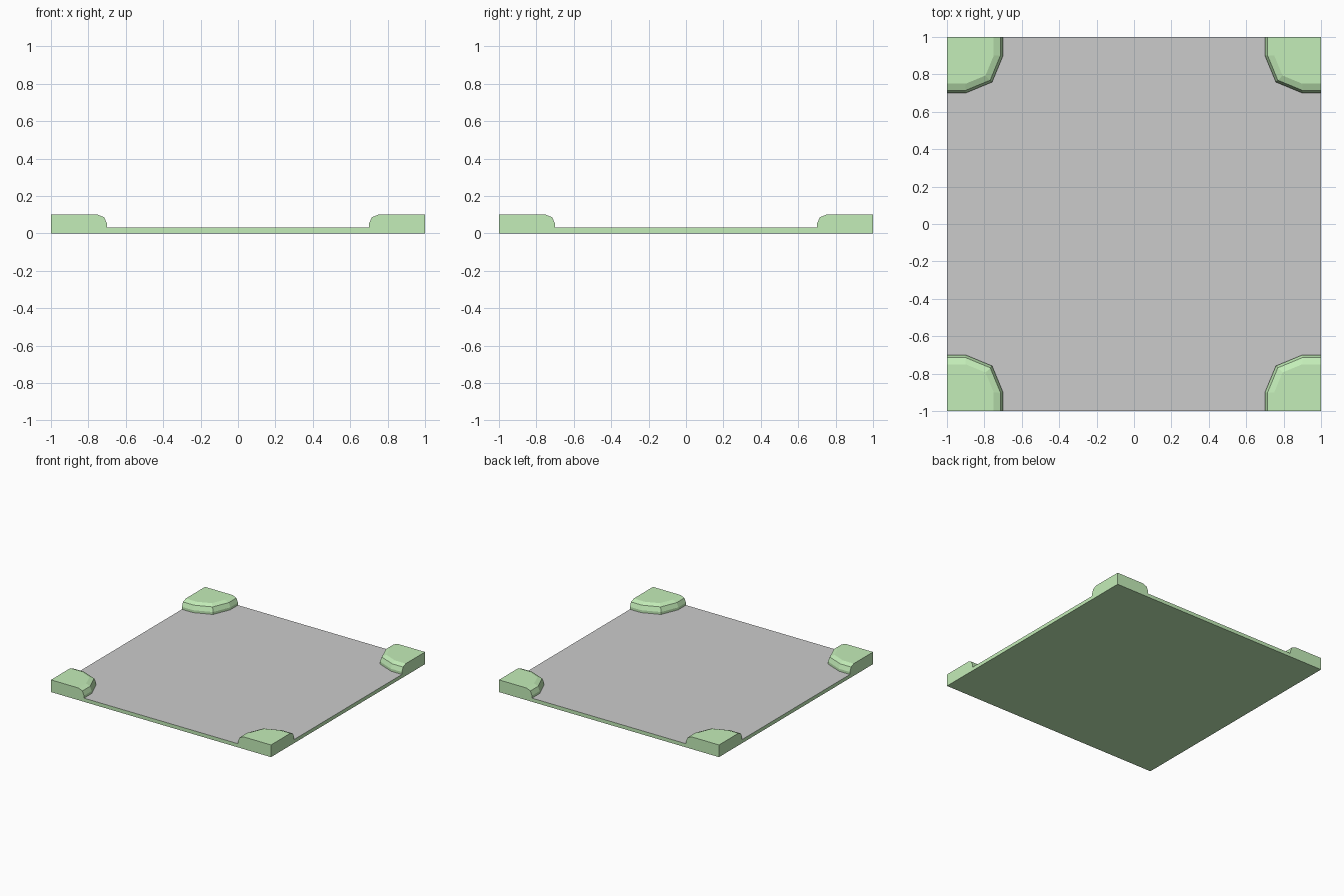
import bpy, bmesh, math

if "Cube" in bpy.data.objects:
    bpy.data.objects.remove(bpy.data.objects["Cube"])

SLAB = 0.03     # slab thickness
TOP = 0.10      # height of the corner mounds
BEVEL = 0.05    # rounding of the mound rim
RADIUS = 0.20   # plan radius of the mound corner
CENTRE = 0.90   # plan centre of that radius

green = bpy.data.materials.new("grass_green")
green.diffuse_color = (0.55, 0.85, 0.48, 1)
green.use_nodes = True
green.node_tree.nodes["Principled BSDF"].inputs["Base Color"].default_value = green.diffuse_color


def make_object(name, bm, material=None):
    bm.normal_update()
    mesh = bpy.data.meshes.new(name)
    bm.to_mesh(mesh)
    bm.free()
    obj = bpy.data.objects.new(name, mesh)
    bpy.context.collection.objects.link(obj)
    if material:
        mesh.materials.append(material)
    return obj


def outline(r):
    """Plan outline of one corner mound, without the outer corner point."""
    pts = [(CENTRE - r * math.cos(a), CENTRE - r * math.sin(a))
           for a in (0, math.pi / 4, math.pi / 2)]
    return [(CENTRE - r, 1)] + pts + [(1, CENTRE - r)]


# Ground slab: green sides and underside
bm = bmesh.new()
bmesh.ops.create_cube(bm, size=1)
for v in bm.verts:
    v.co = (v.co.x * 2, v.co.y * 2, (v.co.z + 0.5) * SLAB)
bm.normal_update()
top_faces = [f for f in bm.faces if f.normal.z > 0.9]
bmesh.ops.delete(bm, geom=top_faces, context='FACES_ONLY')
make_object("ground_slab", bm, green)

# Paving: grey top surface between the four mounds
bm = bmesh.new()
loop = []
for i, (sx, sy) in enumerate([(1, 1), (-1, 1), (-1, -1), (1, -1)]):
    pts = [(sx * x, sy * y) for x, y in outline(RADIUS)]
    loop += pts[::-1] if i % 2 == 0 else pts
bm.faces.new([bm.verts.new((x, y, SLAB)) for x, y in loop])
bm.normal_update()
if bm.faces[:][0].normal.z < 0:
    bmesh.ops.reverse_faces(bm, faces=bm.faces[:])
make_object("paving", bm)

# Corner mounds: stacked outlines with a two-step rounded rim
bm = bmesh.new()
profile = [(RADIUS, SLAB)]
for a in (0, math.pi / 4, math.pi / 2):
    profile.append((RADIUS - BEVEL * (1 - math.cos(a)),
                    TOP - BEVEL * (1 - math.sin(a))))
rings = [[bm.verts.new((x, y, z)) for x, y in outline(r)] for r, z in profile]
for low, high in zip(rings, rings[1:]):
    for i in range(4):
        bm.faces.new((low[i], low[i + 1], high[i + 1], high[i]))
corner_low = bm.verts.new((1, 1, SLAB))
corner_high = bm.verts.new((1, 1, TOP))
bm.faces.new(rings[-1] + [corner_high])
bm.faces.new([corner_low] + [r[0] for r in rings] + [corner_high])
bm.faces.new([corner_high] + [r[-1] for r in rings[::-1]] + [corner_low])
bmesh.ops.recalc_face_normals(bm, faces=bm.faces[:])
if next(f for f in bm.faces if corner_high in f.verts
        and rings[-1][2] in f.verts).normal.z < 0:
    bmesh.ops.reverse_faces(bm, faces=bm.faces[:])
mounds = make_object("corner_mounds", bm, green)
mirror = mounds.modifiers.new("mirror_corners", 'MIRROR')
mirror.use_axis = (True, True, False)
mirror.use_mirror_merge = False
